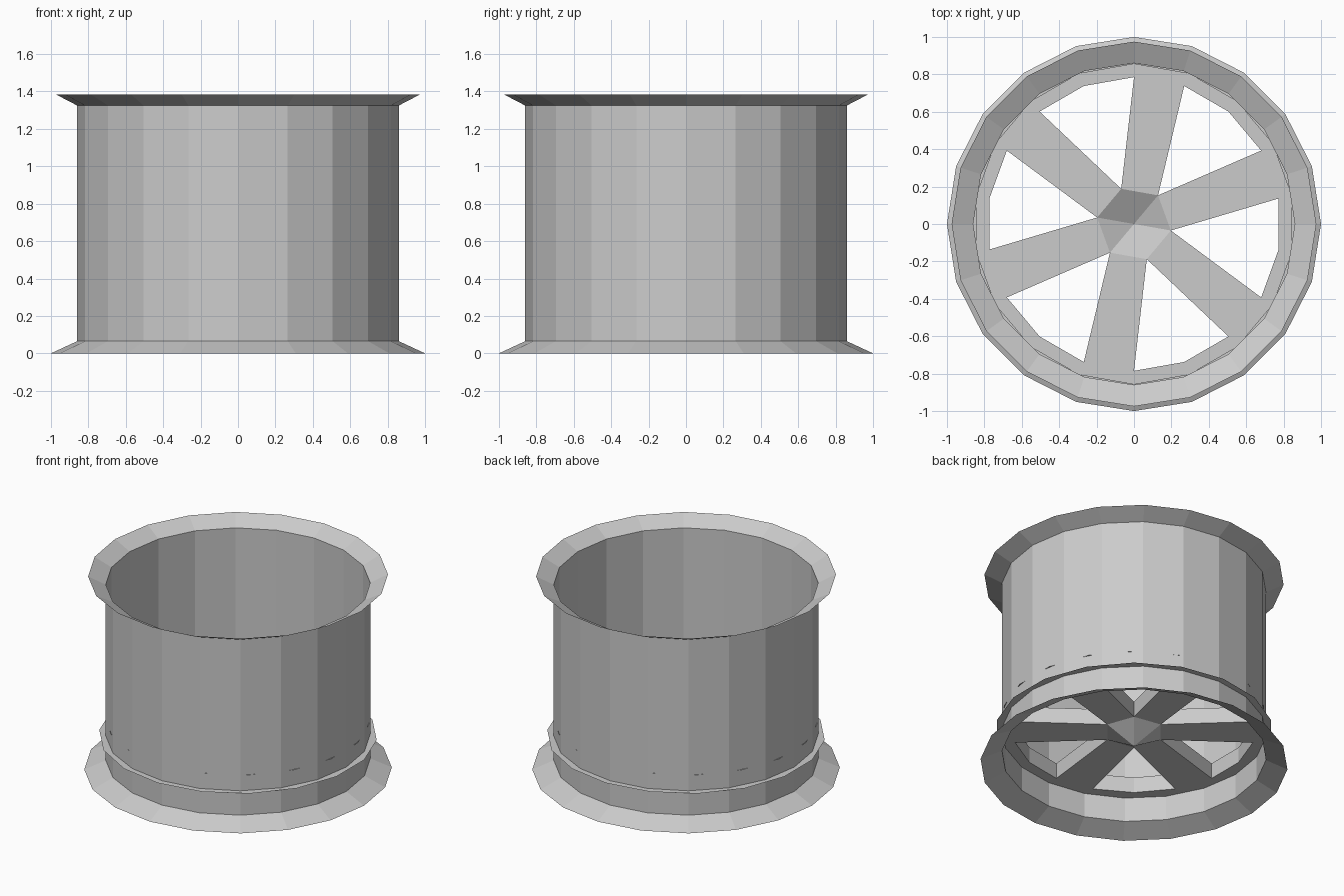
import bpy, bmesh
from math import cos, sin, radians

if "Cube" in bpy.data.objects:
    bpy.data.objects.remove(bpy.data.objects["Cube"])

def ring(bm, r, z, n, start=90):
    return [bm.verts.new((r * cos(radians(start + 360 * i / n)),
                          r * sin(radians(start + 360 * i / n)), z)) for i in range(n)]

def finish(bm, name):
    me = bpy.data.meshes.new(name)
    bm.to_mesh(me)
    bm.free()
    ob = bpy.data.objects.new(name, me)
    bpy.context.collection.objects.link(ob)
    return ob

def bridge(bm, a, b):
    n = len(a)
    for i in range(n):
        j = (i + 1) % n
        bm.faces.new((a[i], a[j], b[j], b[i]))

# Thin barrel with flared lips, 20 sides
bm = bmesh.new()
rings = [ring(bm, r, z, 20) for r, z in
         [(1.0, 0.0), (0.86, 0.065), (0.86, 1.325), (0.975, 1.385)]]
for a, b in zip(rings, rings[1:]):
    bridge(bm, a, b)
finish(bm, "rim_barrel")

def spoke_sheet(bm, z, outer_r):
    """Six spokes, 18-sided outer band and a hub dipping to a point."""
    outer = ring(bm, outer_r, z, 18)
    inner = ring(bm, 0.785, z, 18)
    hub = ring(bm, 0.2, z, 6, 110)
    tip = bm.verts.new((0, 0, z - 0.105))
    bridge(bm, inner, outer)
    for k in range(6):
        a, b = hub[k], hub[(k + 1) % 6]
        bm.faces.new((a, inner[3 * k + 2], inner[(3 * k + 3) % 18], b))
        bm.faces.new((a, b, tip))
    return inner, hub

# Spoked wheel face: lower sheet pokes through the barrel, upper sheet stays inside
bm = bmesh.new()
low_in, low_hub = spoke_sheet(bm, 0.24, 0.905)
top_in, top_hub = spoke_sheet(bm, 0.352, 0.858)

# Walls of the six openings
for k in range(6):
    lo = [low_hub[k]] + low_in[3 * k:3 * k + 3]
    hi = [top_hub[k]] + top_in[3 * k:3 * k + 3]
    bridge(bm, lo, hi)
bmesh.ops.recalc_face_normals(bm, faces=bm.faces)
finish(bm, "spoked_face")
